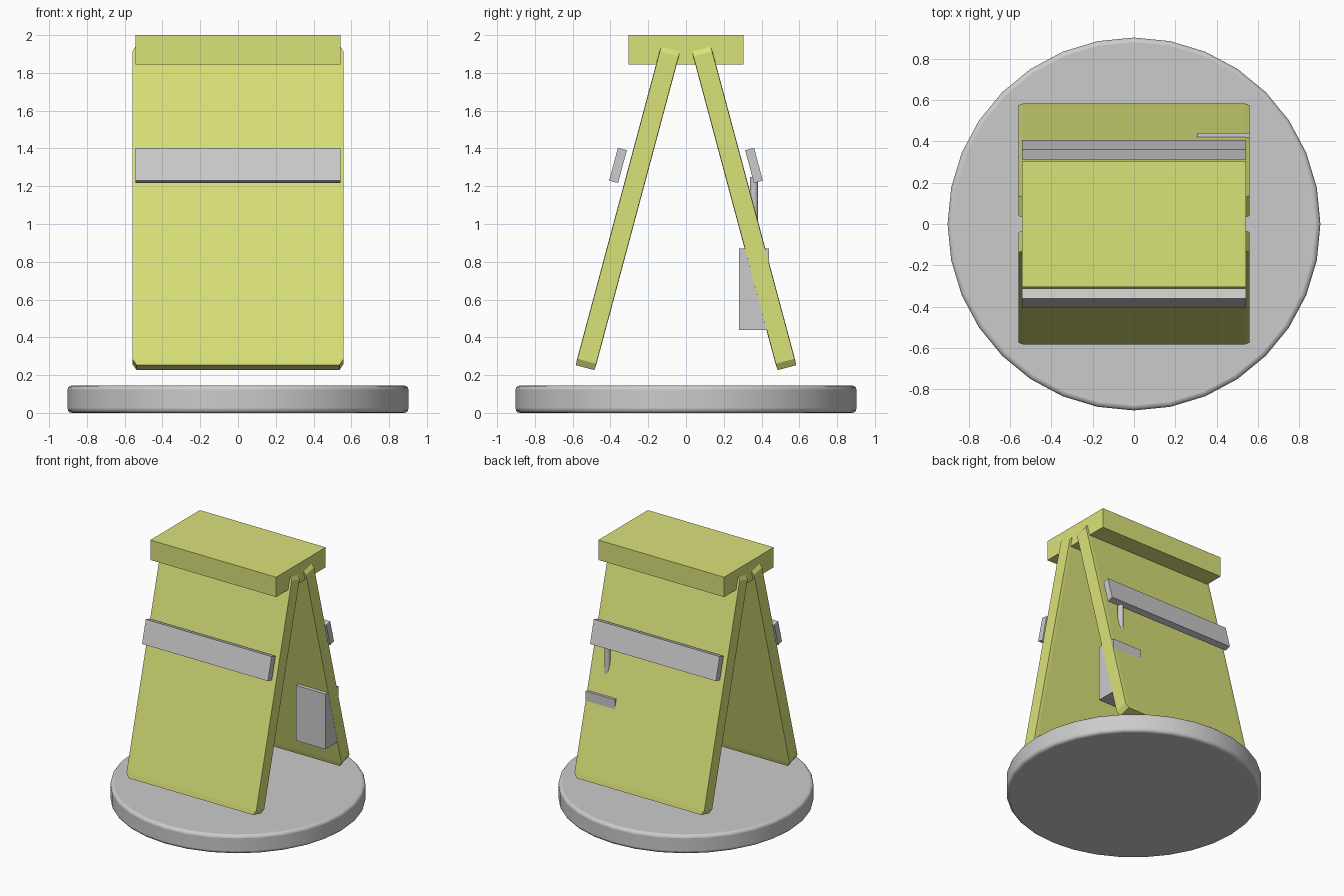
import bpy, math

if "Cube" in bpy.data.objects:
    bpy.data.objects.remove(bpy.data.objects["Cube"])

yellow = bpy.data.materials.new("yellow_plastic")
yellow.diffuse_color = (0.70, 0.76, 0.19, 1)
yellow.use_nodes = True
yellow.node_tree.nodes["Principled BSDF"].inputs["Base Color"].default_value = yellow.diffuse_color
TILT = math.radians(15)


def bevel(ob, width, segments=1):
    m = ob.modifiers.new("bevel", "BEVEL")
    m.width, m.segments = width, segments
    m.limit_method = "ANGLE"
    m.angle_limit = math.radians(40)


def box(name, loc, size, tilt=0.0, mat=None):
    bpy.ops.mesh.primitive_cube_add(size=1, location=loc, rotation=(tilt, 0, 0))
    ob = bpy.context.object
    ob.name = name
    ob.scale = size
    if mat:
        ob.data.materials.append(mat)
    return ob


def cylinder(name, loc, radius, depth, sides):
    bpy.ops.mesh.primitive_cylinder_add(vertices=sides, radius=radius, depth=depth, location=loc)
    ob = bpy.context.object
    ob.name = name
    return ob


# Round base
base = cylinder("base", (0, 0, 0.0725), 0.902, 0.145, 32)
bevel(base, 0.022, 3)
bpy.ops.object.shade_smooth_by_angle(angle=math.radians(35))

# Leaning boards with reflective strips, front and back
for side, s in (("front", -1), ("back", 1)):
    board = box(side + "_board", (0, s * 0.307, 1.087), (1.118, 0.106, 1.755), s * TILT, yellow)
    bevel(board, 0.02)  # unapplied scale stretches the chamfer along the height
    box(side + "_strip", (0, s * 0.36, 1.31), (1.085, 0.049, 0.18), s * TILT)

# Top cap
box("top_cap", (0, 0, 1.9225), (1.085, 0.61, 0.155), 0, yellow)

# Radio box with antenna, partly sunk into the back board
box("radio_box", (0.432, 0.36, 0.655), (0.252, 0.16, 0.43))
cylinder("antenna", (0.425, 0.36, 1.055), 0.022, 0.39, 12)
bpy.ops.object.shade_smooth_by_angle(angle=math.radians(35))
